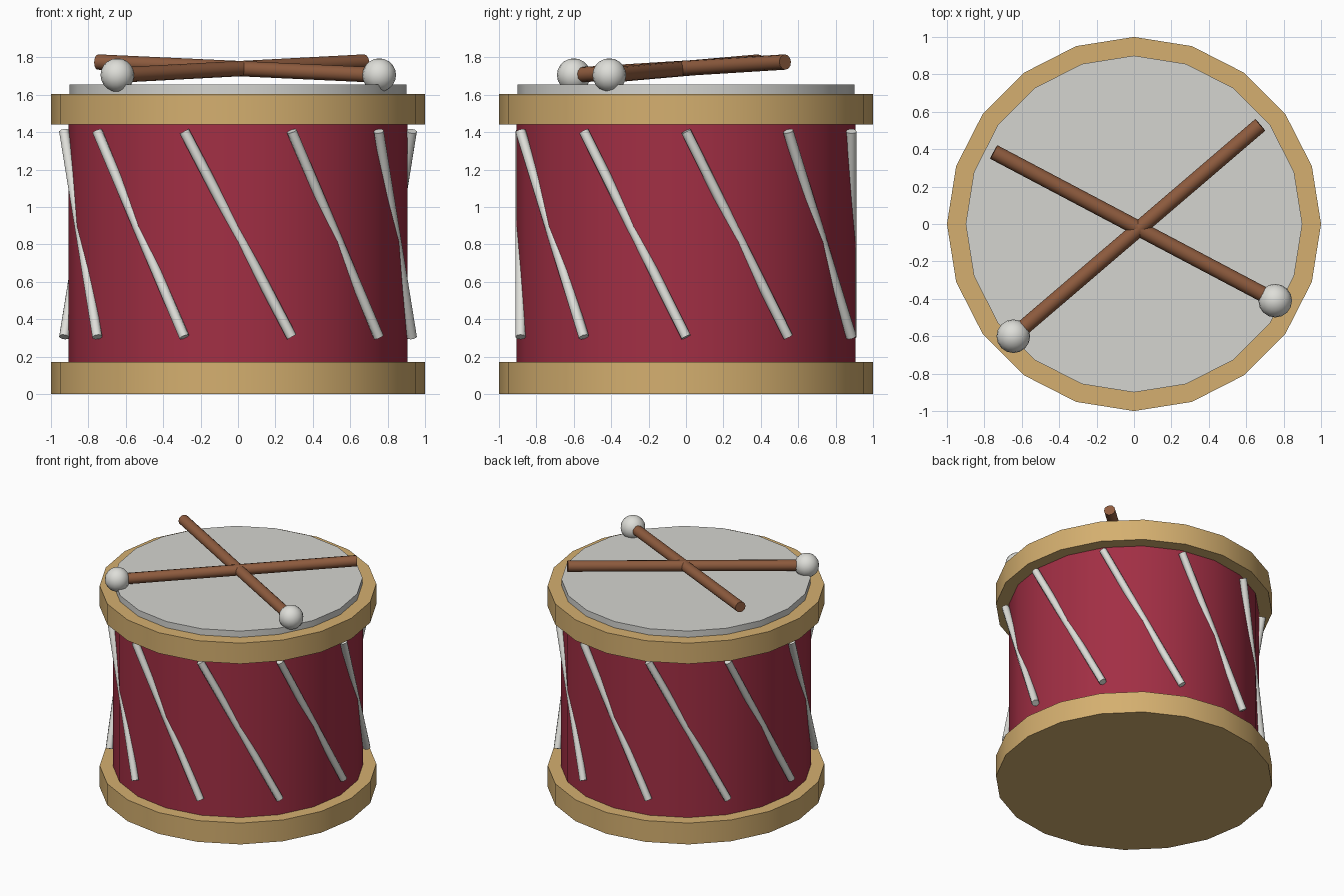
import bpy
from math import sin, cos, radians
from mathutils import Vector

cube = bpy.data.objects.get("Cube")
if cube:
    bpy.data.objects.remove(cube, do_unlink=True)


def material(name, rgb):
    m = bpy.data.materials.new(name)
    m.use_nodes = True
    m.diffuse_color = (*rgb, 1)
    m.node_tree.nodes["Principled BSDF"].inputs["Base Color"].default_value = (*rgb, 1)
    return m


RED = material("crimson_shell", (0.36, 0.028, 0.058))
GOLD = material("golden_wood", (0.66, 0.43, 0.16))
SKIN = material("pale_grey_skin", (0.66, 0.66, 0.63))
WHITE = material("off_white", (0.73, 0.73, 0.69))
BROWN = material("brown_wood", (0.27, 0.105, 0.048))


def finish(name, mat):
    ob = bpy.context.object
    ob.name = name
    ob.data.materials.append(mat)
    bpy.ops.object.shade_smooth_by_angle(angle=radians(50))
    return ob


def drum_part(name, radius, low, high, mat):
    bpy.ops.mesh.primitive_cylinder_add(vertices=20, radius=radius, depth=high - low,
                                        location=(0, 0, (low + high) / 2))
    return finish(name, mat)


def rod(name, start, end, radius, sides, mat):
    a, b = Vector(start), Vector(end)
    bpy.ops.mesh.primitive_cylinder_add(vertices=sides, radius=radius, depth=(b - a).length,
                                        location=(a + b) / 2)
    bpy.context.object.rotation_euler = (b - a).to_track_quat("Z", "Y").to_euler()
    return finish(name, mat)


# Drum shell, hoops and skin
drum_part("shell", 0.905, 0.1, 1.5, RED)
drum_part("bottom_hoop", 1.0, 0.0, 0.17, GOLD)
drum_part("top_hoop", 1.0, 1.44, 1.605, GOLD)
drum_part("drum_skin", 0.9, 1.5, 1.655, SKIN)


# Slanted tension ropes around the shell
def rim_point(angle, z):
    return 0.93 * sin(radians(angle)), -0.93 * cos(radians(angle)), z


for i in range(10):
    turn = 36 * i
    rod(f"rope_{i + 1}", rim_point(turn - 18, 1.405), rim_point(turn + 18, 0.305),
        0.028, 8, WHITE)

# Crossed drumsticks with round tips
sticks = {
    "right": ((-0.645, -0.6, 1.705), (0.675, 0.53, 1.775)),
    "left": ((0.755, -0.41, 1.705), (-0.75, 0.385, 1.775)),
}
for side, (tip, butt) in sticks.items():
    rod(f"{side}_drumstick", tip, butt, 0.041, 12, BROWN)
    bpy.ops.mesh.primitive_uv_sphere_add(segments=16, ring_count=10, radius=0.09, location=tip)
    finish(f"{side}_drumstick_tip", WHITE)
